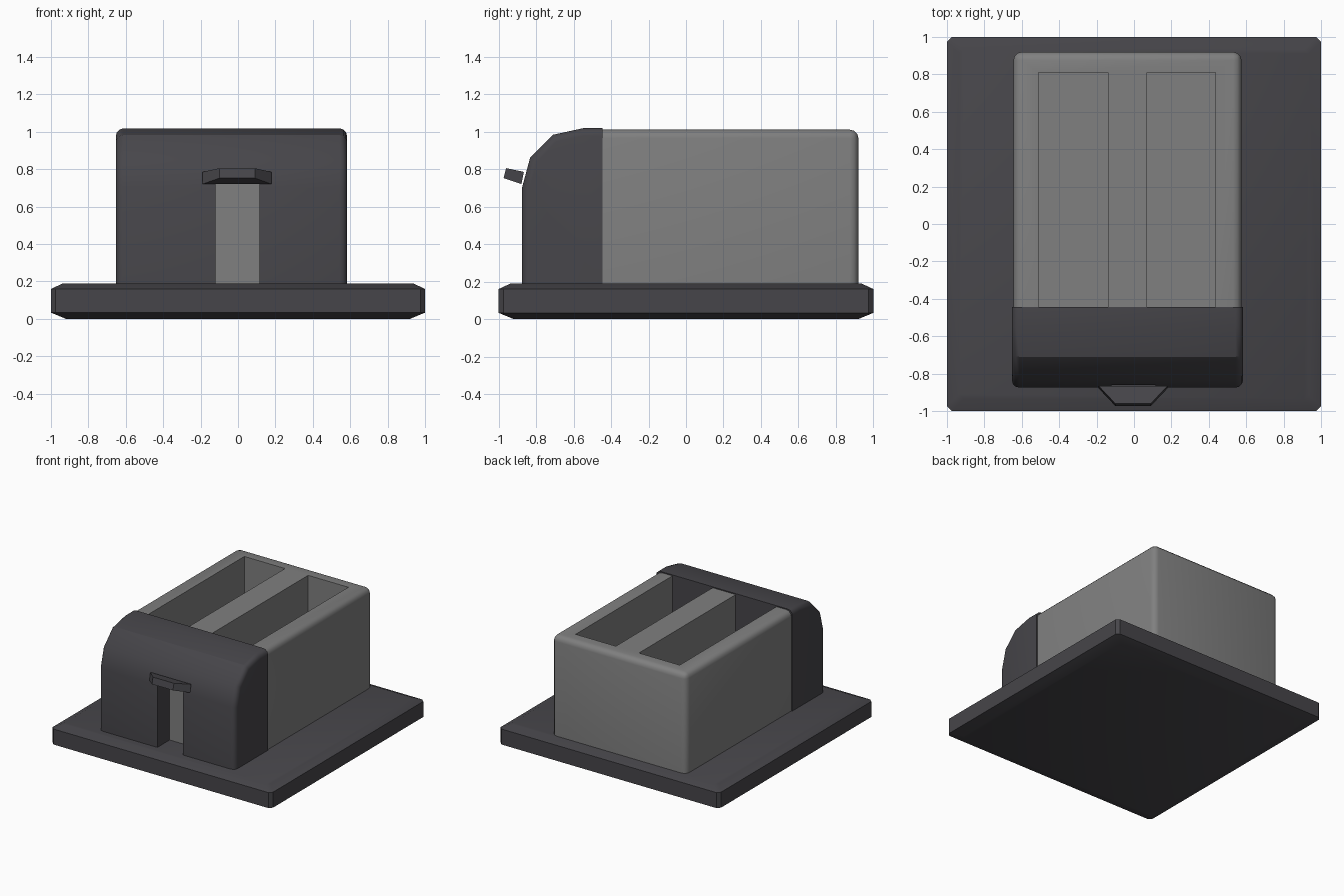
import bpy, bmesh, math
from mathutils import Vector

if "Cube" in bpy.data.objects:
    bpy.data.objects.remove(bpy.data.objects["Cube"])


def material(name, col):
    m = bpy.data.materials.new(name)
    m.diffuse_color = (*col, 1)
    m.use_nodes = True
    m.node_tree.nodes["Principled BSDF"].inputs["Base Color"].default_value = m.diffuse_color
    return m


DARK = material("dark_plastic", (0.062, 0.060, 0.068))
GREY = material("grey_metal", (0.215, 0.215, 0.215))


def finish(name, bm, mat, smooth=True):
    bmesh.ops.recalc_face_normals(bm, faces=bm.faces)
    me = bpy.data.meshes.new(name)
    bm.to_mesh(me)
    bm.free()
    ob = bpy.data.objects.new(name, me)
    bpy.context.collection.objects.link(ob)
    if mat:
        me.materials.append(mat)
    if smooth:
        smooth_obj(ob)
    return ob


def select(ob):
    bpy.ops.object.select_all(action='DESELECT')
    ob.select_set(True)
    bpy.context.view_layer.objects.active = ob


def smooth_obj(ob):
    select(ob)
    bpy.ops.object.shade_smooth_by_angle(angle=math.radians(31))


def box_bm(lo, hi):
    bm = bmesh.new()
    bmesh.ops.create_cube(bm, size=1)
    for v in bm.verts:
        v.co = Vector([lo[i] if v.co[i] < 0 else hi[i] for i in range(3)])
    return bm


def loft(rings):
    # closed solid through a stack of equal rings
    bm = bmesh.new()
    rs = [[bm.verts.new(p) for p in r] for r in rings]
    n = len(rs[0])
    for a, b in zip(rs, rs[1:]):
        for i in range(n):
            j = (i + 1) % n
            bm.faces.new((a[i], a[j], b[j], b[i]))
    bm.faces.new(rs[0])
    bm.faces.new(rs[-1])
    bmesh.ops.recalc_face_normals(bm, faces=bm.faces)
    return bm


def cut(ob, lo, hi):
    cutter = finish("cutter", box_bm(lo, hi), None, False)
    cutter.hide_render = True
    mod = ob.modifiers.new("cut", 'BOOLEAN')
    mod.operation = 'DIFFERENCE'
    mod.solver = 'EXACT'
    mod.object = cutter
    select(ob)
    bpy.ops.object.modifier_apply(modifier=mod.name)
    bpy.data.objects.remove(cutter)


# Base slab with chamfered rims and clipped corners
def base_ring(h, z, c=0.025):
    k = h - c
    return [(-k, -h, z), (k, -h, z), (h, -k, z), (h, k, z),
            (k, h, z), (-k, h, z), (-h, k, z), (-h, -k, z)]


finish("base", loft([base_ring(0.92, 0), base_ring(1, 0.033),
                     base_ring(1, 0.16), base_ring(0.935, 0.19)]), DARK)

# Grey body, rounded on top and at the back
bm = box_bm((-0.645, -0.45, 0.18), (0.575, 0.92, 1.01))
edges = [e for e in bm.edges
         if (e.verts[0].co + e.verts[1].co).z / 2 > 0.5
         and (e.verts[0].co + e.verts[1].co).y / 2 > -0.4]
bmesh.ops.bevel(bm, geom=edges, offset=0.045, segments=3, profile=0.5, affect='EDGES')
body = finish("body", bm, GREY, False)
# Bread slots, open towards the front cap
for x0, x1 in ((-0.51, -0.14), (0.07, 0.435)):
    cut(body, (x0, -0.6, 0.3), (x1, 0.81, 1.2))
smooth_obj(body)

# Dark front cap from a side profile
profile = [(-0.445, 0.18), (-0.445, 1.018), (-0.55, 1.018), (-0.71, 0.983),
           (-0.832, 0.86), (-0.875, 0.70), (-0.875, 0.18)]
bm = loft([[(x, y, z) for y, z in profile] for x in (-0.653, 0.583)])
edges = []
for e in bm.edges:
    a, b = (v.co for v in e.verts)
    m = (a + b) / 2
    if abs(a.x - b.x) < 1e-5 and m.y < -0.46 and m.z > 0.2:
        edges.append(e)
bmesh.ops.bevel(bm, geom=edges, offset=0.04, segments=3, profile=0.5, affect='EDGES')
cap = finish("front_cap", bm, DARK, False)
# Lever channel
cut(cap, (-0.12, -1.0, 0.1), (0.115, -0.71, 0.75))
smooth_obj(cap)

# Grey back plate of the channel
finish("channel_plate", box_bm((-0.12, -0.715, 0.18), (0.115, -0.707, 0.75)), GREY, False)

# Tilted, tapered lever
bottom = [(-0.19, -0.878, 0.72), (0.18, -0.878, 0.72), (0.09, -0.973, 0.752), (-0.10, -0.973, 0.752)]
top = [(-0.19, -0.865, 0.785), (0.18, -0.865, 0.785), (0.09, -0.96, 0.805), (-0.10, -0.96, 0.805)]
finish("lever", loft([bottom, top]), DARK, False)
